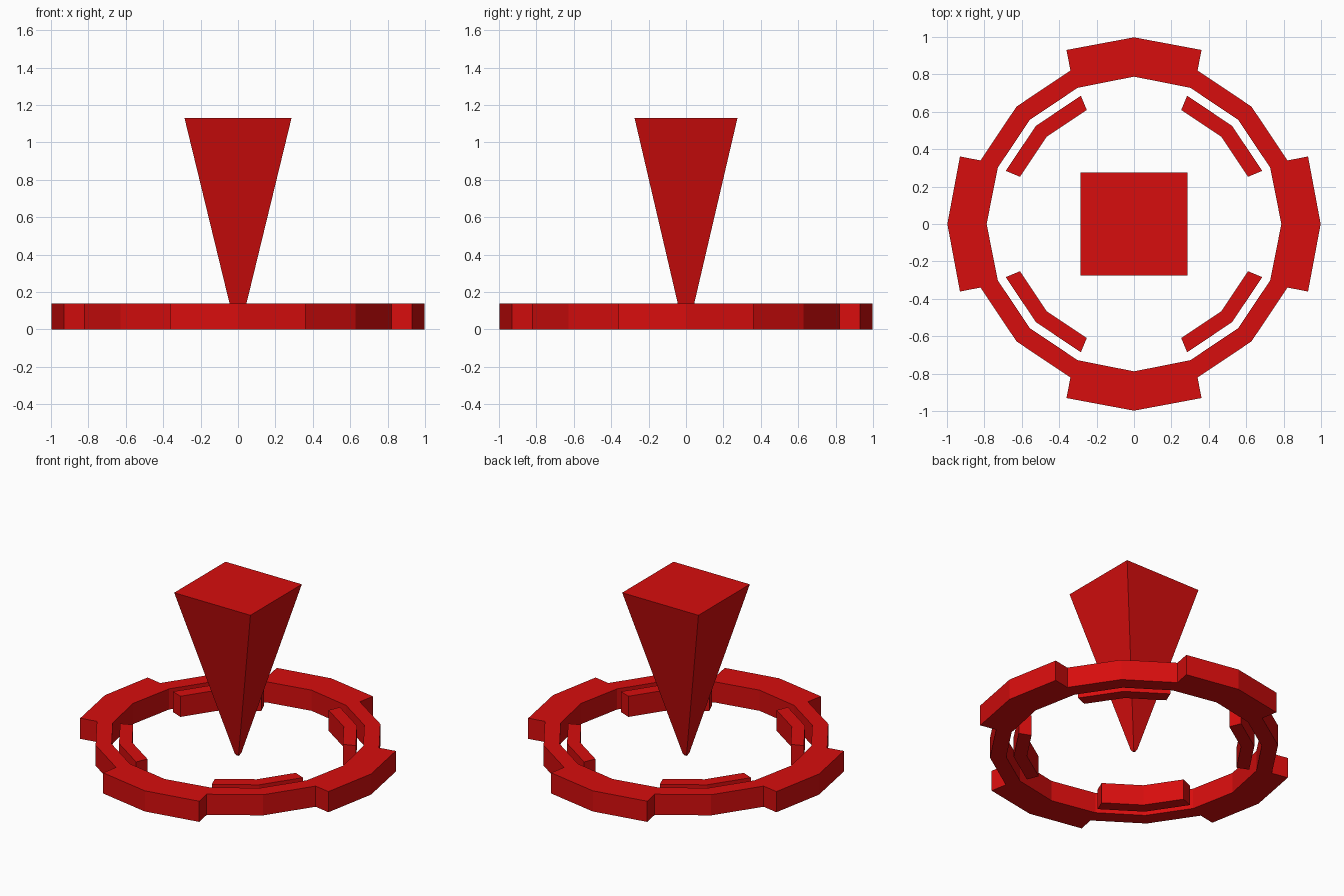
import bpy
import bmesh
from math import radians, cos, sin

cube = bpy.data.objects.get("Cube")
if cube:
    bpy.data.objects.remove(cube, do_unlink=True)

HEIGHT = 0.14      # thickness of the ring and inner rails
STEP = 22.5        # sixteen-sided layout

red = bpy.data.materials.new("bright_red")
red.use_nodes = True
colour = (0.68, 0.004, 0.004, 1.0)
red.diffuse_color = colour
red.node_tree.nodes["Principled BSDF"].inputs["Base Color"].default_value = colour


def polar(radius, degrees):
    a = radians(degrees)
    return (radius * cos(a), radius * sin(a), HEIGHT)


def add_object(name, bm):
    bmesh.ops.remove_doubles(bm, verts=bm.verts[:], dist=0.0005)
    bmesh.ops.recalc_face_normals(bm, faces=bm.faces[:])
    mesh = bpy.data.meshes.new(name)
    bm.to_mesh(mesh)
    bm.free()
    mesh.materials.append(red)
    obj = bpy.data.objects.new(name, mesh)
    bpy.context.collection.objects.link(obj)
    return obj


def add_slab(name, sectors):
    """Flat sectors at the top height, thickened down to the ground."""
    bm = bmesh.new()
    for points in sectors:
        face = bm.faces.new([bm.verts.new(polar(r, a)) for r, a in points])
        face.normal_update()
        if face.normal.z < 0:
            face.normal_flip()
    obj = add_object(name, bm)
    if obj.data.polygons[0].normal.z < 0:
        obj.data.flip_normals()
    solid = obj.modifiers.new("thickness", 'SOLIDIFY')
    solid.thickness = HEIGHT
    solid.offset = -1
    return obj


# Outer ring: plain sectors, with a wider tab on each of the four axes
INNER, OUTER, TAB, TAB_ANGLE = 0.788, 0.888, 0.998, 21.2
sectors = []
for quarter in range(4):
    q = quarter * 90
    for side in (-1, 1):
        sectors.append([(INNER, q), (TAB, q), (TAB, q + side * TAB_ANGLE),
                        (OUTER, q + side * STEP), (INNER, q + side * STEP)])
    for k in (1, 2):
        a, b = q + k * STEP, q + (k + 1) * STEP
        sectors.append([(INNER, a), (OUTER, a), (OUTER, b), (INNER, b)])
add_slab("outer_ring", sectors)

# Four short rails inside the ring, on the diagonals
RAIL_IN, RAIL_OUT = 0.66, 0.742
names = ("back_left", "back_right", "front_right", "front_left")
for i, where in enumerate(names):
    start = i * 90 + STEP
    add_slab("inner_rail_" + where, [
        [(RAIL_IN, a), (RAIL_OUT, a), (RAIL_OUT, a + STEP), (RAIL_IN, a + STEP)]
        for a in (start, start + STEP)])

# Inverted square spike: stacked rectangles (half x, half y, height) with a blunt tip
levels = [(0.007, 0.007, 0.0), (0.015, 0.015, 0.015), (0.286, 0.275, 1.13)]
bm = bmesh.new()
rings = [[bm.verts.new((sx * x, sy * y, z))
          for sx, sy in ((-1, -1), (1, -1), (1, 1), (-1, 1))]
         for x, y, z in levels]
for low, high in zip(rings, rings[1:]):
    for i in range(4):
        j = (i + 1) % 4
        bm.faces.new((low[i], low[j], high[j], high[i]))
bm.faces.new(rings[0][::-1])
bm.faces.new(rings[-1])
add_object("centre_spike", bm)
